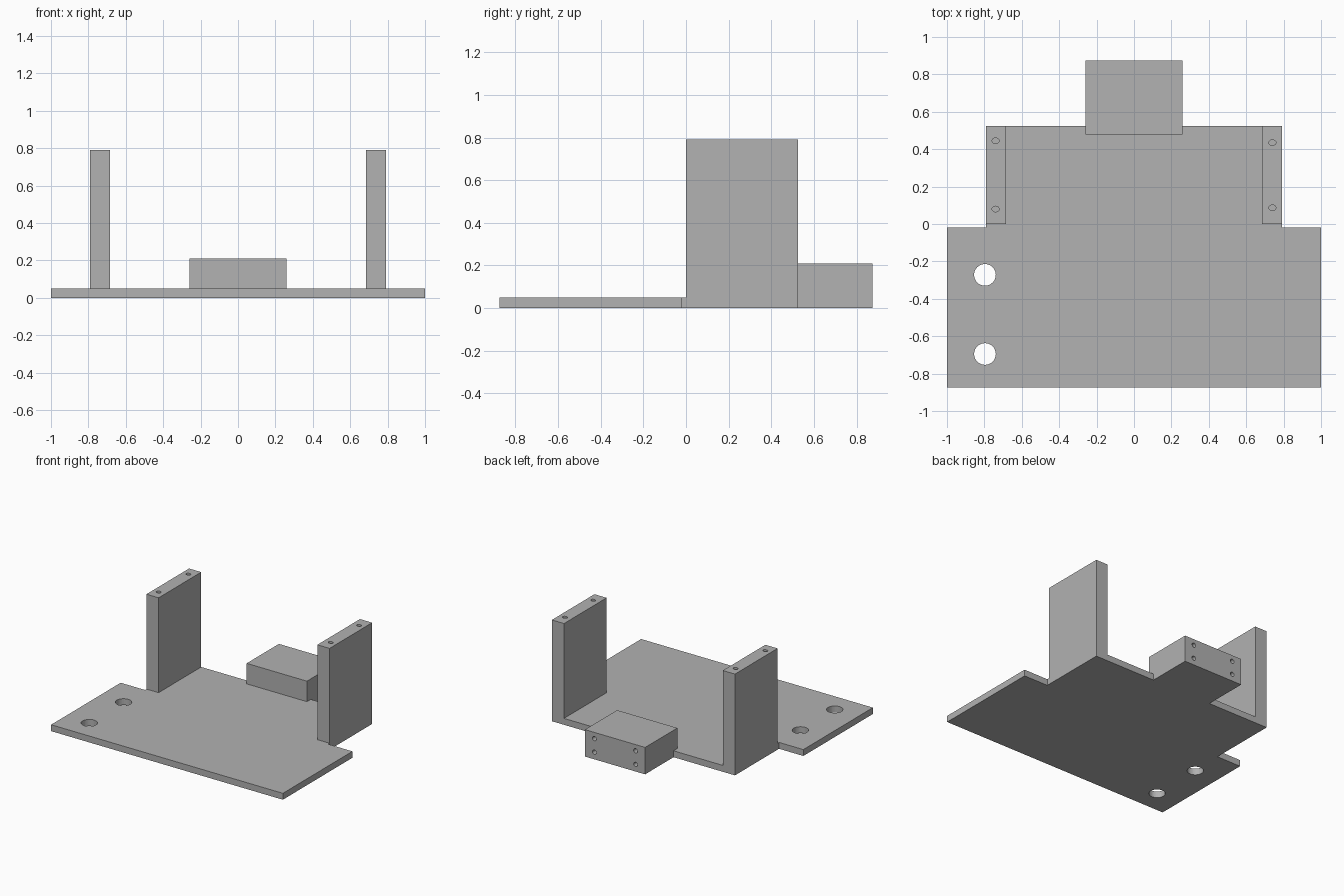
import bpy, bmesh
from mathutils import Matrix, Vector

default_cube = bpy.data.objects.get("Cube")
if default_cube:
    bpy.data.objects.remove(default_cube, do_unlink=True)

grey = bpy.data.materials.new("plain grey")
grey.use_nodes = True
grey.diffuse_color = (0.445, 0.445, 0.445, 1)
grey.node_tree.nodes["Principled BSDF"].inputs["Base Color"].default_value = grey.diffuse_color


def finish(name, bm):
    bmesh.ops.recalc_face_normals(bm, faces=bm.faces)
    mesh = bpy.data.meshes.new(name)
    bm.to_mesh(mesh)
    bm.free()
    mesh.materials.append(grey)
    obj = bpy.data.objects.new(name, mesh)
    bpy.context.collection.objects.link(obj)
    return obj


def prism(name, outline, travel):
    """Extrude a closed outline of 3D points along a vector."""
    bm = bmesh.new()
    face = bm.faces.new([bm.verts.new(p) for p in outline])
    grown = bmesh.ops.extrude_face_region(bm, geom=[face])["geom"]
    moved = [g for g in grown if isinstance(g, bmesh.types.BMVert)]
    bmesh.ops.translate(bm, verts=moved, vec=travel)
    return finish(name, bm)


def drill(target, centres, radii, depth, axis):
    """Cut elliptical holes, centred at the given points, along an axis."""
    bm = bmesh.new()
    turn = Vector((0, 0, 1)).rotation_difference(Vector(axis)).to_matrix().to_4x4()
    for c in centres:
        place = Matrix.Translation(c) @ turn @ Matrix.Diagonal((*radii, 1, 1))
        bmesh.ops.create_cone(bm, cap_ends=True, segments=32, radius1=1,
                              radius2=1, depth=depth, matrix=place)
    cutter = finish("hole_cutter", bm)
    cutter.hide_render = True
    mod = target.modifiers.new("holes", "BOOLEAN")
    mod.operation = "DIFFERENCE"
    mod.solver = "EXACT"
    mod.object = cutter
    bpy.context.view_layer.objects.active = target
    bpy.ops.object.modifier_apply(modifier=mod.name)
    bpy.data.objects.remove(cutter, do_unlink=True)


THICK, TOP, FRONT, STEP, BACK, REAR = 0.05, 0.79, -0.875, -0.018, 0.525, 0.875

# Stepped base plate with two through holes on its right side
half = [(1, FRONT), (1, STEP), (0.79, STEP), (0.79, BACK)]
outline = half + [(-x, y) for x, y in reversed(half)]
plate = prism("base_plate", [(x, y, 0) for x, y in outline], (0, 0, THICK))
drill(plate, [(-0.797, -0.272, 0), (-0.797, -0.695, 0)], (0.058, 0.058), 0.4, (0, 0, 1))

# Upright walls with screw holes in their top edges
for side, name, holes in ((1, "left_wall", (0.087, 0.435)), (-1, "right_wall", (0.08, 0.445))):
    foot = [(side * x, y, THICK) for x, y in
            ((0.685, 0), (0.79, 0), (0.79, BACK), (0.685, BACK))]
    wall = prism(name, foot, (0, 0, TOP - THICK))
    drill(wall, [(side * 0.74, y, TOP) for y in holes], (0.019, 0.015), 0.3, (0, 0, 1))

# Rear block, resting on the plate edge and reaching down behind it
section = [(0.478, THICK), (BACK, THICK), (BACK, 0), (REAR, 0), (REAR, 0.21), (0.478, 0.21)]
block = prism("rear_block", [(-0.26, y, z) for y, z in section], (0.52, 0, 0))
drill(block, [(x, REAR, z) for x in (-0.178, 0.178) for z in (0.055, 0.162)],
      (0.017, 0.017), 0.3, (0, 1, 0))
